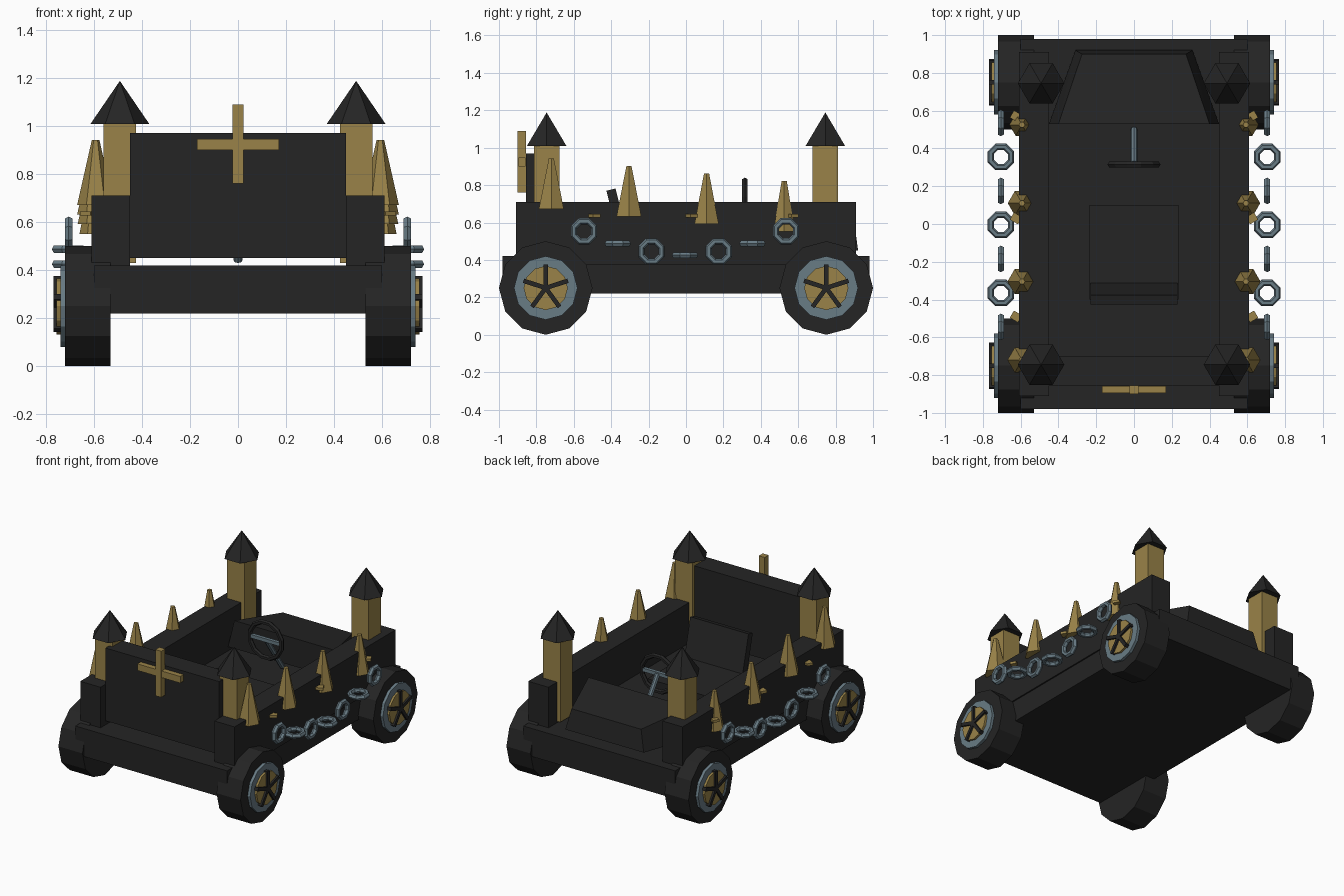
import bpy, bmesh, math
from mathutils import Vector, Matrix

if "Cube" in bpy.data.objects:
    bpy.data.objects.remove(bpy.data.objects["Cube"])

def mat(name, c):
    m = bpy.data.materials.new(name)
    m.diffuse_color = (*c, 1)
    m.use_nodes = True
    m.node_tree.nodes["Principled BSDF"].inputs["Base Color"].default_value = m.diffuse_color
    return m

BLACK = mat("charcoal black", (0.018, 0.018, 0.018))
GOLD = mat("old gold", (0.32, 0.225, 0.065))
STEEL = mat("blue steel", (0.14, 0.20, 0.235))

def finish(bm, name, m):
    bmesh.ops.recalc_face_normals(bm, faces=bm.faces)
    me = bpy.data.meshes.new(name)
    bm.to_mesh(me)
    bm.free()
    me.materials.append(m)
    ob = bpy.data.objects.new(name, me)
    bpy.context.collection.objects.link(ob)
    return ob

def box(name, lo, hi, m, rot=None):
    """Box from its low and high corners, optionally rotated about its centre."""
    lo, hi = Vector(lo), Vector(hi)
    bm = bmesh.new()
    bmesh.ops.create_cube(bm, size=1)
    M = Matrix.Translation((lo + hi) / 2) @ (rot or Matrix()) @ Matrix.Diagonal((*(hi - lo), 1))
    bm.transform(M)
    return finish(bm, name, m)

def cone(name, loc, r1, r2, depth, n, m, rot=None):
    """Prism or cone centred at loc, axis z before rotation."""
    bm = bmesh.new()
    bmesh.ops.create_cone(bm, cap_ends=True, segments=n, radius1=r1, radius2=r2, depth=depth)
    bmesh.ops.remove_doubles(bm, verts=bm.verts, dist=1e-5)
    bm.transform(Matrix.Translation(loc) @ (rot or Matrix()))
    return finish(bm, name, m)

def ring(name, loc, R, r, n, k, m, rot=None):
    """Low-poly torus, axis z before rotation."""
    bm = bmesh.new()
    g = [[bm.verts.new(((R + r * math.cos(b)) * math.cos(a), (R + r * math.cos(b)) * math.sin(a), r * math.sin(b)))
          for b in [2 * math.pi * j / k for j in range(k)]]
         for a in [2 * math.pi * (i + 0.5) / n for i in range(n)]]
    for i in range(n):
        for j in range(k):
            bm.faces.new((g[i][j], g[(i + 1) % n][j], g[(i + 1) % n][(j + 1) % k], g[i][(j + 1) % k]))
    bm.transform(Matrix.Translation(loc) @ (rot or Matrix()))
    return finish(bm, name, m)

def R(deg, axis):
    return Matrix.Rotation(math.radians(deg), 4, axis)

AXLE = R(90, 'Y')

# Chassis slab and front board with cross
box("chassis", (-0.6, -0.98, 0.22), (0.6, 0.98, 0.42), BLACK)
box("front_board", (-0.45, -0.855, 0.45), (0.45, -0.70, 0.97), BLACK)
box("cross_upright", (-0.023, -0.90, 0.76), (0.023, -0.855, 1.09), GOLD)
box("cross_bar", (-0.17, -0.895, 0.90), (0.17, -0.858, 0.947), GOLD)

# Tapered dashboard hood at the far end
bm = bmesh.new()
pts = [(0.45, 0.53, 0.45), (0.31, 0.92, 0.45), (0.40, 0.53, 0.65), (0.275, 0.90, 0.60)]
for x, y, z in pts:
    bm.verts.new((x, y, z))
    bm.verts.new((-x, y, z))
bmesh.ops.convex_hull(bm, input=bm.verts)
bmesh.ops.dissolve_limit(bm, angle_limit=0.02, verts=bm.verts, edges=bm.edges)
finish(bm, "hood", BLACK)

# Seat
box("seat_base", (-0.235, -0.40, 0.455), (0.235, 0.10, 0.52), BLACK)
box("seat_back", (-0.23, -0.39, 0.48), (0.23, -0.34, 0.78), BLACK, R(14, 'X'))

# Steering wheel, cross bar and column
ring("steering_wheel", (0, 0.315, 0.70), 0.128, 0.017, 12, 6, BLACK, R(90, 'X'))
box("steering_bar", (-0.12, 0.303, 0.69), (0.12, 0.327, 0.715), STEEL)
a, b = Vector((0, 0.32, 0.70)), Vector((0, 0.50, 0.44))
cone("steering_column", (a + b) / 2, 0.018, 0.018, (b - a).length, 8, STEEL,
     (b - a).to_track_quat('Z', 'Y').to_matrix().to_4x4())

for s, side in ((-1, "left"), (1, "right")):
    def sbox(name, x0, x1, y, z, m, rot=None):
        return box(f"{side}_{name}", (min(s * x0, s * x1), y[0], z[0]), (max(s * x0, s * x1), y[1], z[1]), m, rot)

    # Side wall
    sbox("wall", 0.45, 0.61, (-0.91, 0.91), (0.375, 0.71), BLACK)

    for y, end in ((-0.745, "front"), (0.745, "back")):
        # Corner tower with hexagonal roof
        sbox(end + "_tower", 0.424, 0.56, (y - 0.068, y + 0.068), (0.43, 1.01), GOLD)
        cone(f"{side}_{end}_tower_roof", (s * 0.492, y, 1.098), 0.123, 0, 0.18, 6, BLACK, R(30, 'Z') @ R(60, 'Z') )

        # Wheel: tyre, steel rim, gold hub, five dark spokes
        c = Vector((0, y * 0.75 / 0.745, 0.25))
        n = f"{side}_{end}_"
        cone(n + "tyre", c + Vector((s * 0.625, 0, 0)), 0.25, 0.25, 0.19, 12, BLACK, AXLE)
        cone(n + "rim", c + Vector((s * 0.725, 0, 0)), 0.17, 0.17, 0.03, 12, STEEL, AXLE)
        cone(n + "hub", c + Vector((s * 0.735, 0, 0)), 0.118, 0.118, 0.04, 12, GOLD, AXLE)
        bm = bmesh.new()
        for k in range(5):
            v = bmesh.ops.create_cube(bm, size=1)["verts"]
            bmesh.ops.transform(bm, verts=v, matrix=Matrix.Translation(c + Vector((s * 0.75, 0, 0)))
                                @ R(72 * k, 'X') @ Matrix.Translation((0, 0, 0.06))
                                @ Matrix.Diagonal((0.036, 0.024, 0.13, 1)))
        finish(bm, n + "spokes", BLACK)

    # Row of spikes stepping down toward the back
    for i in range(4):
        r = (0.077, 0.077, 0.075, 0.067)[i]
        cone(f"{side}_spike_{i + 1}", (s * 0.593, -0.72 + 0.415 * i, 0.806 - 0.04 * i),
             r, 0.016, 0.27, 6, GOLD, R(30, 'Z'))

    # Small chain hooks
    for i, y in enumerate((-0.49, 0.03, 0.57)):
        sbox(f"hook_{i + 1}", 0.60, 0.65, (y - 0.022, y + 0.022), (0.627, 0.645), GOLD, R(30 * s, 'Z'))

    # Hanging chain of alternating upright and flat links
    for i in range(7):
        y = -0.545 + 0.18 * i
        z = (0.425, 0.445, 0.487, 0.553)[abs(i - 3)]
        ring(f"{side}_chain_link_{i + 1}", (s * 0.705, y, z), 0.058, 0.018, 8, 6, STEEL,
             AXLE if i % 2 == 0 else None)
